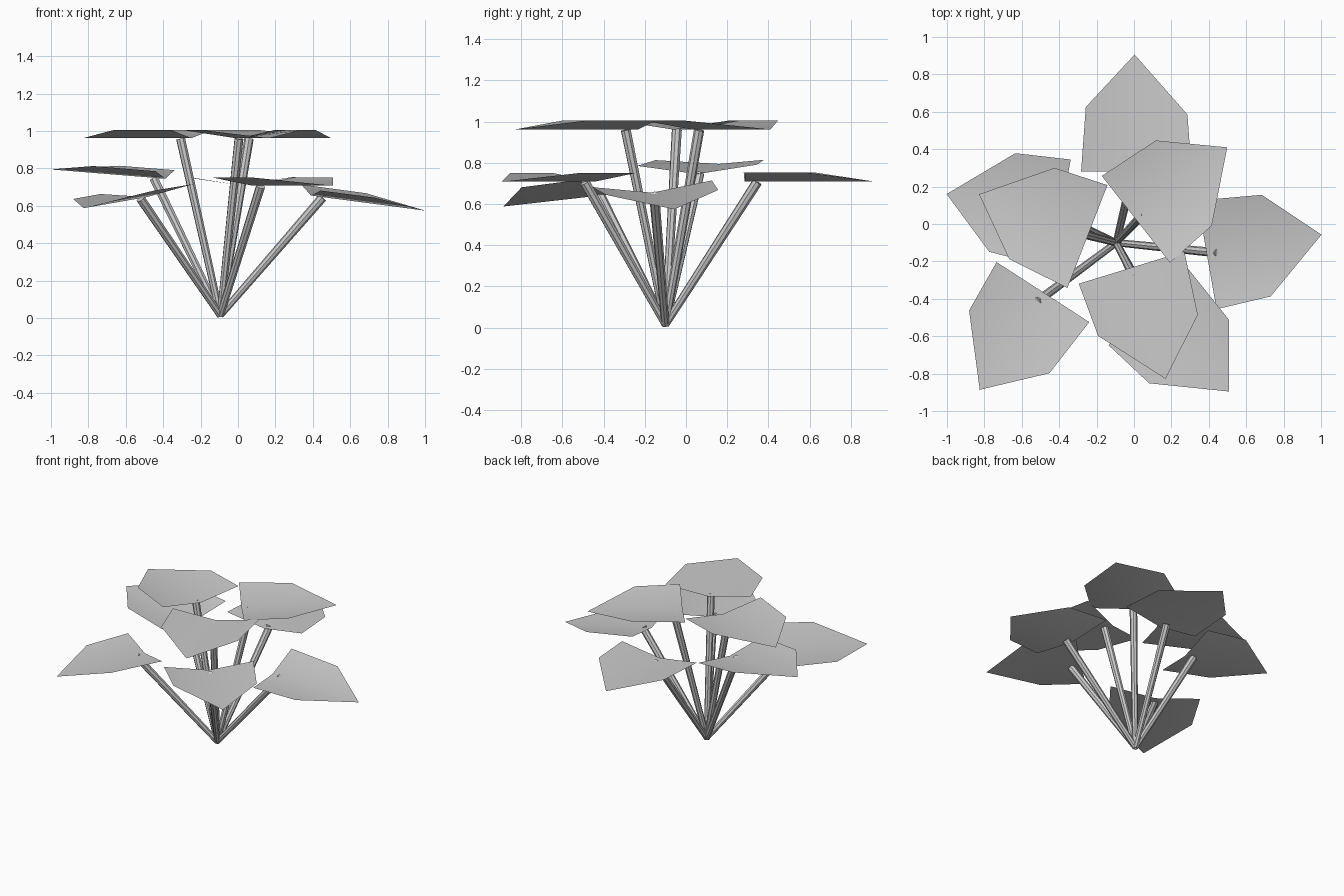
import bpy, math
from mathutils import Vector

if "Cube" in bpy.data.objects:
    bpy.data.objects.remove(bpy.data.objects["Cube"])

ROOT = Vector((-0.095, -0.10, 0.015))   # where all stems meet
FOLD = 0.043                            # how far the leaf sides rise above the midrib

# Leaf outline: along the midrib, sideways (left positive), lift
LEAF = [(0, 0, 0), (0, 0.295, FOLD), (0.345, 0.265, FOLD),
        (0.622, 0, 0), (0.297, -0.278, FOLD), (0, -0.295, FOLD)]

# name, leaf base (x, y, z), heading in degrees, rise along midrib, rise towards left side
PLANT = [
    ("upper_right", (0.010, 0.025, 0.962), 38.2, 0, 0),
    ("upper_left", (-0.249, -0.067, 0.962), 158.7, 0, 0),
    ("upper_front", (-0.013, -0.233, 0.962), -73.0, 0, 0),
    ("lower_back", (0.012, 0.284, 0.710), 90.8, 0, 0),
    ("lower_front", (0.078, -0.445, 0.708), -46.4, 0, 0),
    ("lower_right", (0.390, -0.165, 0.655), 10.0, -0.13, 0.055),
    ("lower_front_left", (-0.487, -0.364, 0.647), -122.9, -0.095, 0.09),
    ("lower_left", (-0.389, 0.054, 0.745), 170.2, 0.08, -0.01),
]


def add_mesh(name, verts, faces, smooth):
    me = bpy.data.meshes.new(name)
    me.from_pydata(verts, [], faces)
    for p in me.polygons:
        p.use_smooth = smooth
    ob = bpy.data.objects.new(name, me)
    bpy.context.collection.objects.link(ob)
    return ob


def make_leaf(name, base, heading, rise, roll):
    """Folded leaf of two quads; returns the point where the stem joins."""
    a = math.radians(heading)
    d = Vector((math.cos(a), math.sin(a), rise))
    n = Vector((-math.sin(a), math.cos(a), roll))
    base = Vector(base)
    verts = [base + d * u + n * v + Vector((0, 0, lift)) for u, v, lift in LEAF]
    add_mesh(name, verts, [(0, 3, 2, 1), (0, 5, 4, 3)], True)
    return base + d * 0.062


def make_stem(name, start, end, r0=0.019, r1=0.025, sides=8):
    """Slightly tapered straight stem."""
    q = (end - start).to_track_quat('Z', 'Y')
    verts = []
    for centre, r in ((start, r0), (end, r1)):
        for i in range(sides):
            t = 2 * math.pi * i / sides
            verts.append(centre + q @ Vector((r * math.cos(t), r * math.sin(t), 0)))
    faces = [(i, (i + 1) % sides, sides + (i + 1) % sides, sides + i) for i in range(sides)]
    faces += [tuple(reversed(range(sides))), tuple(range(sides, 2 * sides))]
    add_mesh(name, verts, faces, False)


# Leaves, each on its own stem
for name, base, heading, rise, roll in PLANT:
    joint = make_leaf(name + "_leaf", base, heading, rise, roll)
    make_stem(name + "_stem", ROOT, joint - Vector((0, 0, 0.003)))
